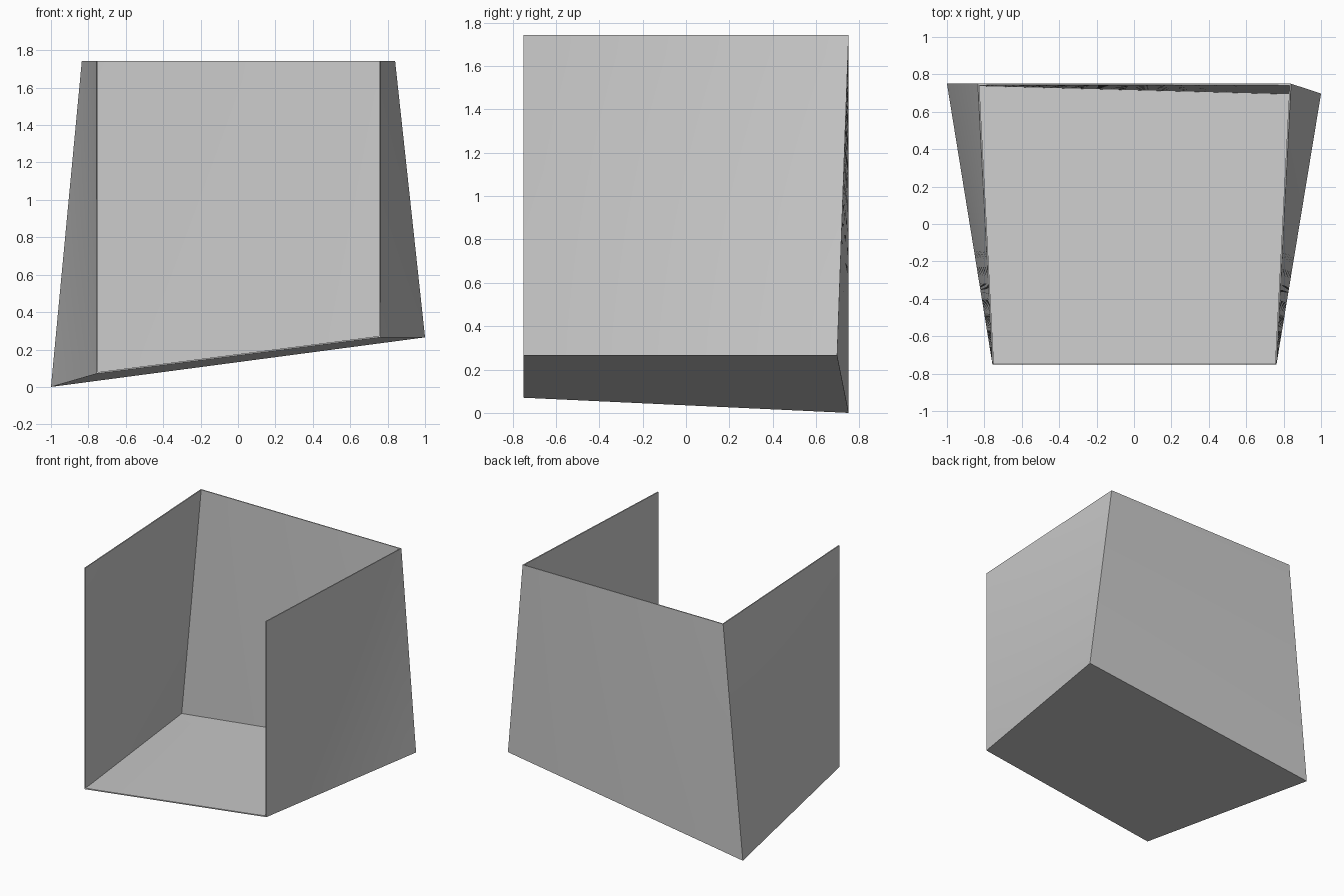
import bpy, bmesh
from mathutils import Vector

if "Cube" in bpy.data.objects:
    bpy.data.objects.remove(bpy.data.objects["Cube"])

N = 16        # subdivisions per panel, so the twisted panels curve smoothly
WALL = 0.008  # panel thickness

# Outer corners: f/b = front/back, l/r = left/right, 0/1 = bottom/top
fl0, fr0 = Vector((-0.757, -0.75, 0.07)), Vector((0.762, -0.75, 0.265))
bl0, br0 = Vector((-1.0, 0.75, 0.0)), Vector((1.0, 0.697, 0.265))
fl1, fr1 = Vector((-0.757, -0.75, 1.743)), Vector((0.762, -0.75, 1.743))
bl1, br1 = Vector((-0.835, 0.75, 1.743)), Vector((0.84, 0.75, 1.743))


def panel(bm, a, b, c, d):
    """Ruled four-corner panel, counter-clockwise seen from outside."""
    grid = [[bm.verts.new(a.lerp(b, i / N).lerp(d.lerp(c, i / N), j / N))
             for j in range(N + 1)] for i in range(N + 1)]
    for i in range(N):
        for j in range(N):
            bm.faces.new((grid[i][j], grid[i + 1][j],
                          grid[i + 1][j + 1], grid[i][j + 1]))


bm = bmesh.new()
panel(bm, fl0, bl0, br0, fr0)  # floor
panel(bm, br0, bl0, bl1, br1)  # back wall
panel(bm, bl0, fl0, fl1, bl1)  # left wall
panel(bm, fr0, br0, br1, fr1)  # right wall
bmesh.ops.remove_doubles(bm, verts=bm.verts, dist=0.0001)

# Open-topped, open-fronted box
mesh = bpy.data.meshes.new("open_box")
bm.to_mesh(mesh)
bm.free()
box = bpy.data.objects.new("open_box", mesh)
bpy.context.collection.objects.link(box)

# Wall thickness grows inward
solid = box.modifiers.new("thickness", 'SOLIDIFY')
solid.thickness = WALL
solid.offset = -1
solid.use_even_offset = True

bpy.context.view_layer.objects.active = box
box.select_set(True)
bpy.ops.object.modifier_apply(modifier=solid.name)
bpy.ops.object.shade_smooth_by_angle()
